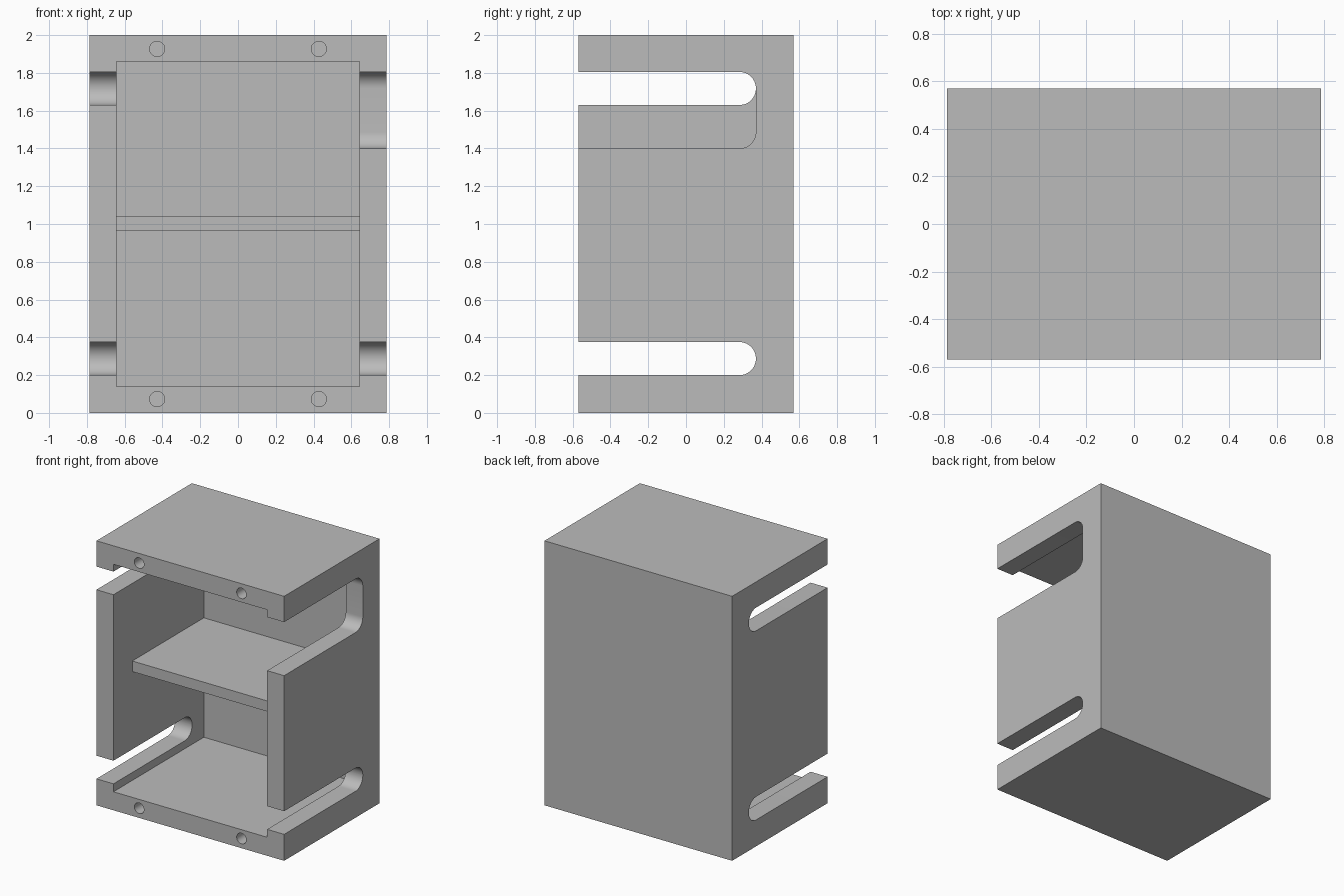
import bpy, bmesh, math
from mathutils import Vector

if "Cube" in bpy.data.objects:
    bpy.data.objects.remove(bpy.data.objects["Cube"], do_unlink=True)

W, D, H = 0.785, 0.57, 2.0        # half width, half depth, height
IN_W, BACK = 0.643, 0.51          # cavity half width, inner face of back wall
FLOOR, CEIL = 0.14, 1.86

grey = bpy.data.materials.new("plain grey")
grey.use_nodes = True
grey.diffuse_color = (0.5, 0.5, 0.5, 1)
grey.node_tree.nodes["Principled BSDF"].inputs["Base Color"].default_value = (0.5, 0.5, 0.5, 1)


def add_object(name, bm):
    bmesh.ops.recalc_face_normals(bm, faces=bm.faces)
    mesh = bpy.data.meshes.new(name)
    bm.to_mesh(mesh)
    bm.free()
    mesh.materials.append(grey)
    obj = bpy.data.objects.new(name, mesh)
    bpy.context.collection.objects.link(obj)
    return obj


def prism(name, points, direction):
    """Extrude a closed outline along a direction."""
    bm = bmesh.new()
    face = bm.faces.new([bm.verts.new(p) for p in points])
    ext = bmesh.ops.extrude_face_region(bm, geom=[face])["geom"]
    verts = [v for v in ext if isinstance(v, bmesh.types.BMVert)]
    bmesh.ops.translate(bm, verts=verts, vec=Vector(direction))
    return add_object(name, bm)


def box(name, x, y0, y1, z0, z1):
    outline = [(-x, y0, z0), (x, y0, z0), (x, y1, z0), (-x, y1, z0)]
    return prism(name, outline, (0, 0, z1 - z0))


def slot(name, side, z0, z1, end=0.37, r=0.0865, steps=14):
    """Side wall slot, open at the front, with rounded inner corners."""
    x = side * (IN_W - 0.05)
    pts = [(x, -D - 0.1, z0)]
    for cz, start in ((z0 + r, -90), (z1 - r, 0)):
        for i in range(steps + 1):
            a = math.radians(start + 90 * i / steps)
            p = (x, end - r + r * math.cos(a), cz + r * math.sin(a))
            if (Vector(p) - Vector(pts[-1])).length > 0.002:
                pts.append(p)
    pts.append((x, -D - 0.1, z1))
    return prism(name, pts, (side * 0.3, 0, 0))


def screw_hole(name, x, z, r=0.04, depth=0.25, sides=40):
    pts = []
    for i in range(sides):
        a = math.tau * i / sides
        pts.append((x + r * math.cos(a), -D - 0.05, z + r * math.sin(a)))
    return prism(name, pts, (0, depth + 0.05, 0))


# Outer case
case = box("case", W, -D, D, 0, H)

# Cavity, cable slots and screw holes
cutters = [box("cavity_cutter", IN_W, -D - 0.2, BACK, FLOOR, CEIL)]
for side in (-1, 1):
    cutters.append(slot("lower_slot_cutter", side, 0.2, 0.375))
    cutters.append(slot("upper_slot_cutter", side, 1.63 if side < 0 else 1.4, 1.805))
    for z in (0.073, H - 0.073):
        cutters.append(screw_hole("screw_hole_cutter", side * 0.428, z))

bpy.context.view_layer.objects.active = case
for cutter in cutters:
    cutter.hide_render = True
    mod = case.modifiers.new("cut", "BOOLEAN")
    mod.operation = "DIFFERENCE"
    mod.solver = "EXACT"
    mod.object = cutter
    bpy.ops.object.modifier_apply(modifier=mod.name)
for cutter in cutters:
    bpy.data.objects.remove(cutter, do_unlink=True)

# Middle shelf, set back from the front
box("shelf", IN_W, -0.345, BACK, 0.963, 1.043)

# Smooth slot ends and holes, crisp edges elsewhere
bpy.ops.object.select_all(action="DESELECT")
case.select_set(True)
bpy.context.view_layer.objects.active = case
bpy.ops.object.shade_smooth_by_angle(angle=math.radians(30))
